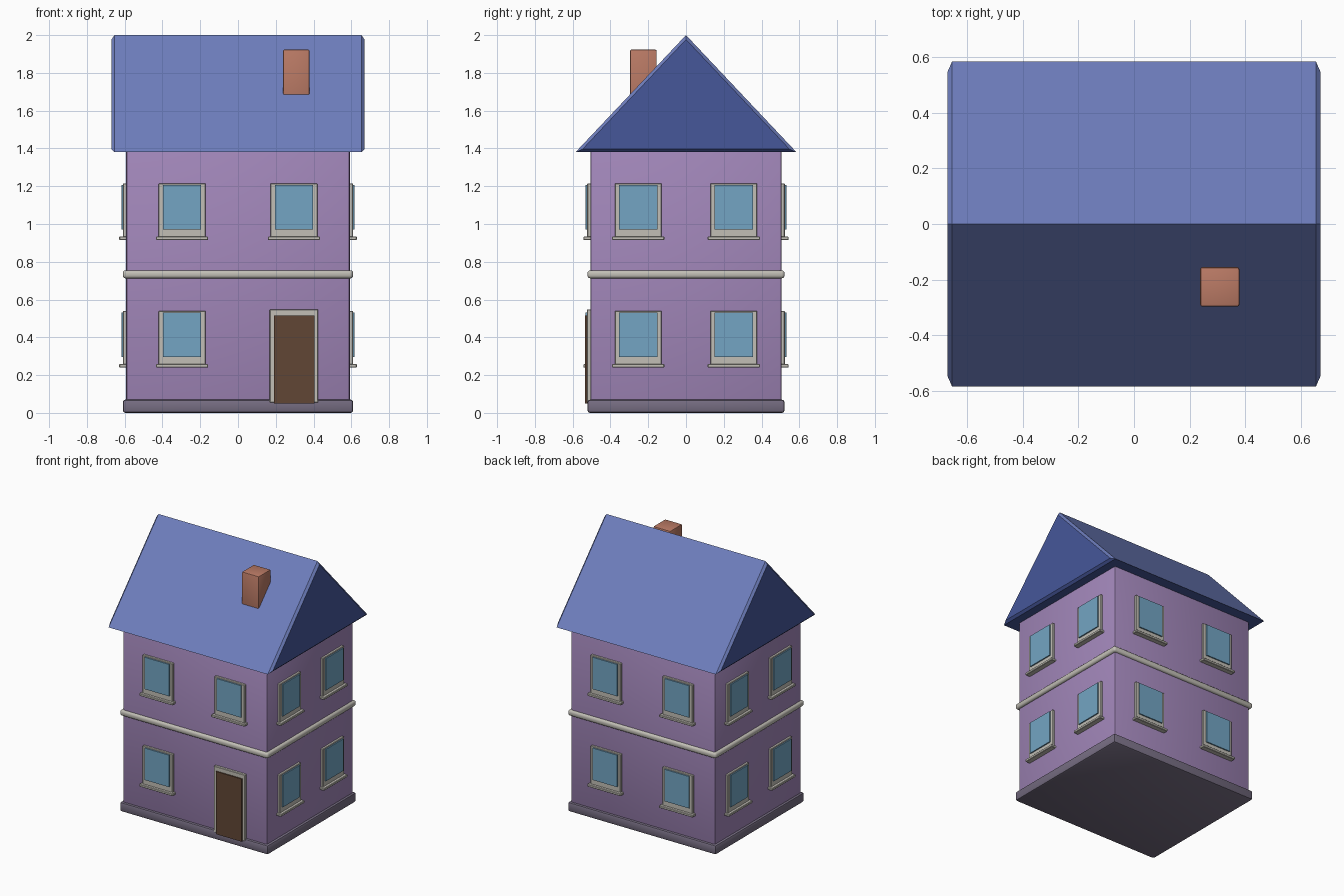
import bpy, bmesh, math
from mathutils import Matrix, Vector

if "Cube" in bpy.data.objects:
    bpy.data.objects.remove(bpy.data.objects["Cube"])


def material(name, r, g, b):
    def lin(c):
        c /= 255
        return ((c + 0.055) / 1.055) ** 2.4 if c > 0.04 else c / 12.92
    m = bpy.data.materials.new(name)
    m.diffuse_color = (lin(r), lin(g), lin(b), 1)
    m.use_nodes = True
    m.node_tree.nodes["Principled BSDF"].inputs["Base Color"].default_value = m.diffuse_color
    return m


WALL = material("purple wall", 162, 135, 186)
BASE = material("grey plinth", 118, 109, 130)
TRIM = material("pale trim", 194, 191, 182)
GLASS = material("blue glass", 115, 165, 195)
DOOR = material("brown door", 97, 70, 53)
BRICK = material("chimney brick", 186, 122, 101)
SLOPE = material("roof blue", 110, 126, 189)
GABLE = material("gable dark blue", 70, 87, 154)


def box(name, lo, hi, mat, bevel=0.0, segments=1, rot=0.0):
    """Box between two corners, optionally bevelled and turned about z."""
    lo, hi = Vector(lo), Vector(hi)
    bm = bmesh.new()
    bmesh.ops.create_cube(bm, size=1)
    bmesh.ops.scale(bm, vec=hi - lo, verts=bm.verts)
    bmesh.ops.translate(bm, vec=(lo + hi) / 2, verts=bm.verts)
    if bevel:
        bmesh.ops.bevel(bm, geom=bm.edges[:], offset=bevel, segments=segments,
                        profile=0.5, affect='EDGES')
    bm.transform(Matrix.Rotation(rot, 4, 'Z'))
    return finish(name, bm, [mat], segments > 1)


def finish(name, bm, mats, smooth=False):
    me = bpy.data.meshes.new(name)
    bm.to_mesh(me)
    bm.free()
    for m in mats:
        me.materials.append(m)
    ob = bpy.data.objects.new(name, me)
    bpy.context.collection.objects.link(ob)
    if smooth:
        bpy.ops.object.select_all(action='DESELECT')
        ob.select_set(True)
        bpy.context.view_layer.objects.active = ob
        bpy.ops.object.shade_smooth_by_angle(angle=math.radians(35))
    return ob


HX, HY = 0.592, 0.506      # wall half sizes

# body, plinth and floor band
box("walls", (-HX, -HY, 0.03), (HX, HY, 1.40), WALL, 0.012, 2)
box("plinth", (-0.61, -0.522, 0), (0.61, 0.522, 0.07), BASE, 0.014, 2)
box("floor_band", (-0.61, -0.522, 0.712), (0.61, 0.522, 0.755), TRIM, 0.016, 3)


# window facing -y, then turned to its side
def window(name, x, z, dist, rot):
    def part(n, hw, z0, z1, out, mat, bev):
        box(f"{name}_{n}", (x - hw, -dist - out, z + z0),
            (x + hw, -dist + 0.01, z + z1), mat, bev, 1, rot)
    part("frame", 0.124, 0.0, 0.285, 0.017, TRIM, 0.003)
    part("glass", 0.101, 0.04, 0.277, 0.026, GLASS, 0.0)
    part("sill", 0.138, -0.015, 0.003, 0.037, TRIM, 0.003)


SIDES = [("front", HY, HX / 2, 0), ("right", HX, HY / 2, math.pi / 2),
         ("back", HY, HX / 2, math.pi), ("left", HX, HY / 2, -math.pi / 2)]
for side, dist, off, rot in SIDES:
    for floor, z in (("lower", 0.255), ("upper", 0.93)):
        for tag, s in (("a", -1), ("b", 1)):
            if (side, floor, tag) != ("front", "lower", "b"):
                window(f"{side}_{floor}_window_{tag}", s * off, z, dist, rot)

# front door
box("door_frame", (0.168, -HY - 0.019, 0.055), (0.424, -HY + 0.01, 0.548), TRIM, 0.003)
box("door", (0.191, -HY - 0.028, 0.05), (0.404, -HY + 0.01, 0.516), DOOR)

# gable roof with bevelled ends
bm = bmesh.new()
tri = bm.faces.new([bm.verts.new((-0.67, y, z))
                    for y, z in ((-0.585, 1.38), (0.585, 1.38), (0, 2.0))])
ext = bmesh.ops.extrude_face_region(bm, geom=[tri], use_keep_orig=True)
bmesh.ops.translate(bm, vec=(1.34, 0, 0),
                    verts=[v for v in ext["geom"] if isinstance(v, bmesh.types.BMVert)])
bmesh.ops.recalc_face_normals(bm, faces=bm.faces)
ends = [e for e in bm.edges if abs(e.verts[0].co.x - e.verts[1].co.x) < 0.01]
bmesh.ops.bevel(bm, geom=ends, offset=0.016, segments=1, affect='EDGES')
bm.normal_update()
for f in bm.faces:
    f.material_index = 1 if abs(f.normal.x) > 0.9 or f.normal.z < -0.3 else 0
finish("roof", bm, [SLOPE, GABLE])

# chimney
box("chimney", (0.238, -0.297, 1.6), (0.379, -0.155, 1.923), BRICK, 0.008, 2)
